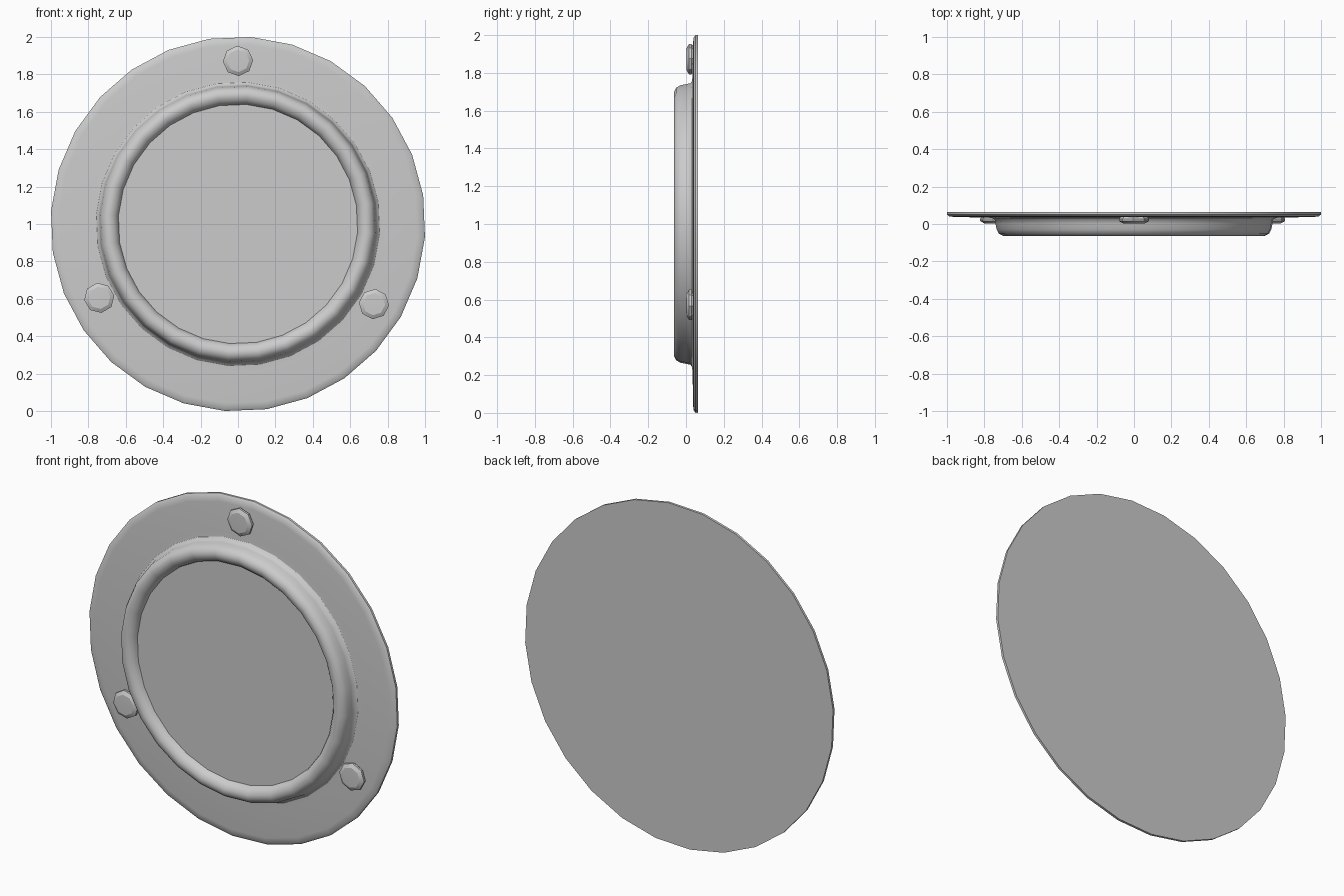
import bpy, bmesh, math
from mathutils import Vector

cube = bpy.data.objects.get("Cube")
if cube:
    bpy.data.objects.remove(cube, do_unlink=True)

grey = bpy.data.materials.new("plain grey")
grey.use_nodes = True
colour = (0.6, 0.6, 0.6, 1)
grey.diffuse_color = colour
grey.node_tree.nodes["Principled BSDF"].inputs["Base Color"].default_value = colour


def lathe(name, profile, sides, turn, centre, sharp):
    """Turn a (radius, y) profile round the y axis; zero radius closes the end."""
    bm = bmesh.new()
    rings = []
    for r, y in profile:
        ring = []
        for i in range(sides if r else 1):
            a = math.radians(turn) + math.tau * i / sides
            ring.append(bm.verts.new(Vector((r * math.cos(a), y, r * math.sin(a))) + centre))
        rings.append(ring)
    for a, b in zip(rings, rings[1:]):
        for i in range(sides):
            j = (i + 1) % sides
            corners = [a[i % len(a)], a[j % len(a)], b[j % len(b)], b[i % len(b)]]
            bm.faces.new(list(dict.fromkeys(corners)))
    bmesh.ops.recalc_face_normals(bm, faces=bm.faces)
    mesh = bpy.data.meshes.new(name)
    bm.to_mesh(mesh)
    bm.free()
    mesh.materials.append(grey)
    obj = bpy.data.objects.new(name, mesh)
    bpy.context.collection.objects.link(obj)
    bpy.ops.object.select_all(action='DESELECT')
    obj.select_set(True)
    bpy.context.view_layer.objects.active = obj
    bpy.ops.object.shade_smooth_by_angle(angle=math.radians(sharp))
    return obj


middle = Vector((0, 0, 1))
SIDES, TURN = 28, -4

# Flat back plate with a softened front edge
lathe("flange", [(0, .064), (1.002, .064), (1.002, .05), (.99, .041), (.96, .037),
                 (.79, .035), (.74, .03)], SIDES, TURN, middle, 40)

# Raised rounded rim with a small fillet at its foot
lathe("rim", [(.765, .035), (.747, .024), (.742, 0), (.736, -.03), (.723, -.053),
              (.7, -.064), (.68, -.063), (.66, -.053), (.646, -.037), (.639, -.015)],
      SIDES, TURN, middle, 50)

# Recessed flat pane
lathe("pane", [(.645, -.02), (0, -.02)], SIDES, TURN, middle, 30)

# Three faceted bolt heads
for place, x, z, turn in (("top", 0, 1.872, 3), ("right", -.742, .605, 8), ("left", .727, .572, -5)):
    lathe("bolt_" + place, [(.074, .037), (.081, .028), (.081, .016), (.06, .004), (0, .002)],
          8, turn, Vector((x, 0, z)), 25)
